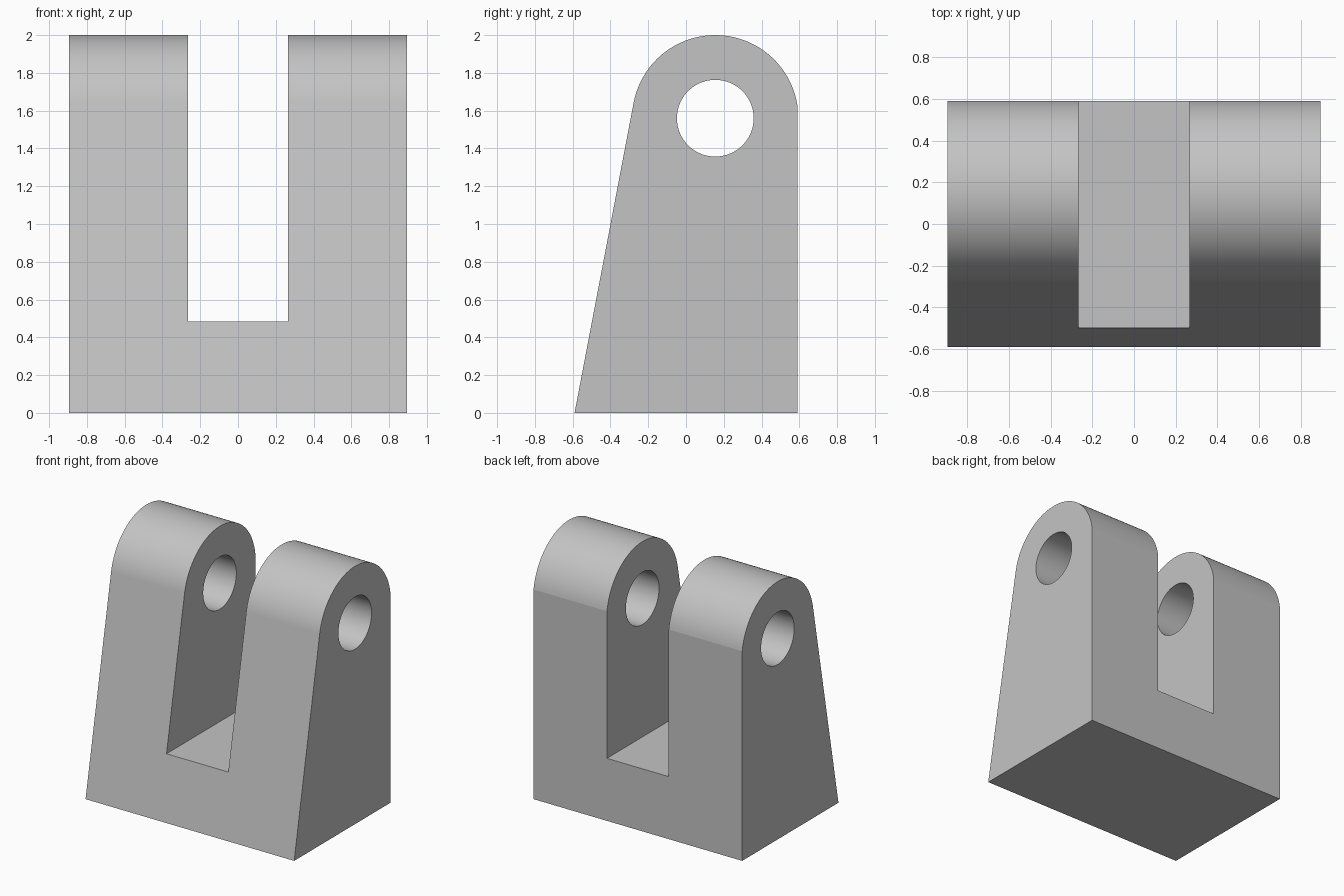
import bpy, bmesh
from math import sin, cos, atan2, asin, acos, hypot, pi

cube = bpy.data.objects.get("Cube")
if cube:
    bpy.data.objects.remove(cube, do_unlink=True)

HALF_W, HALF_D = 0.895, 0.59          # overall half width and depth
SLOT_HALF, SLOT_Z = 0.265, 0.485      # gap between the two arms
CY, CZ, R, BORE = 0.155, 1.56, 0.44, 0.203

grey = bpy.data.materials.new("plain grey")
grey.use_nodes = True
colour = (0.55, 0.55, 0.55, 1)
grey.diffuse_color = colour
grey.node_tree.nodes["Principled BSDF"].inputs["Base Color"].default_value = colour


def extrude_profile(name, points, half):
    """Extrude a (y, z) outline along x, from -half to half."""
    bm = bmesh.new()
    face = bm.faces.new([bm.verts.new((-half, y, z)) for y, z in points])
    moved = bmesh.ops.extrude_face_region(bm, geom=[face])["geom"]
    verts = [v for v in moved if isinstance(v, bmesh.types.BMVert)]
    bmesh.ops.translate(bm, verts=verts, vec=(2 * half, 0, 0))
    bmesh.ops.recalc_face_normals(bm, faces=bm.faces)
    mesh = bpy.data.meshes.new(name)
    bm.to_mesh(mesh)
    bm.free()
    mesh.materials.append(grey)
    obj = bpy.data.objects.new(name, mesh)
    bpy.context.collection.objects.link(obj)
    return obj


def arc(radius, start, end, steps):
    return [(CY + radius * cos(start + (end - start) * i / steps),
             CZ + radius * sin(start + (end - start) * i / steps))
            for i in range(steps + 1)]


# Bracket body: upright back, rounded top, front slope tangent to the rounding
dy, dz = CY + HALF_D, CZ
tangent = atan2(dz, dy) + asin(R / hypot(dy, dz)) + pi / 2
back = acos((HALF_D - CY) / R)
outline = [(-HALF_D, 0), (HALF_D, 0)] + arc(R, back, tangent, 56)
bracket = extrude_profile("clevis_bracket", outline, HALF_W)

# Cutters: slot between the arms, and pin bore through both
slot = extrude_profile("slot_cutter", [(-1, SLOT_Z), (1, SLOT_Z), (1, 3), (-1, 3)], SLOT_HALF)
bore = extrude_profile("bore_cutter", arc(BORE, 0, 2 * pi, 96)[:-1], 1.2)

bpy.ops.object.select_all(action='DESELECT')
bracket.select_set(True)
bpy.context.view_layer.objects.active = bracket
for cutter in (slot, bore):
    mod = bracket.modifiers.new(cutter.name, 'BOOLEAN')
    mod.operation, mod.solver, mod.object = 'DIFFERENCE', 'EXACT', cutter
    bpy.ops.object.modifier_apply(modifier=mod.name)
    bpy.data.objects.remove(cutter, do_unlink=True)

# Smooth the rounded faces, keep every real edge crisp
bpy.ops.object.shade_smooth_by_angle(angle=0.1)
weighted = bracket.modifiers.new("weighted normals", 'WEIGHTED_NORMAL')
weighted.keep_sharp = True
